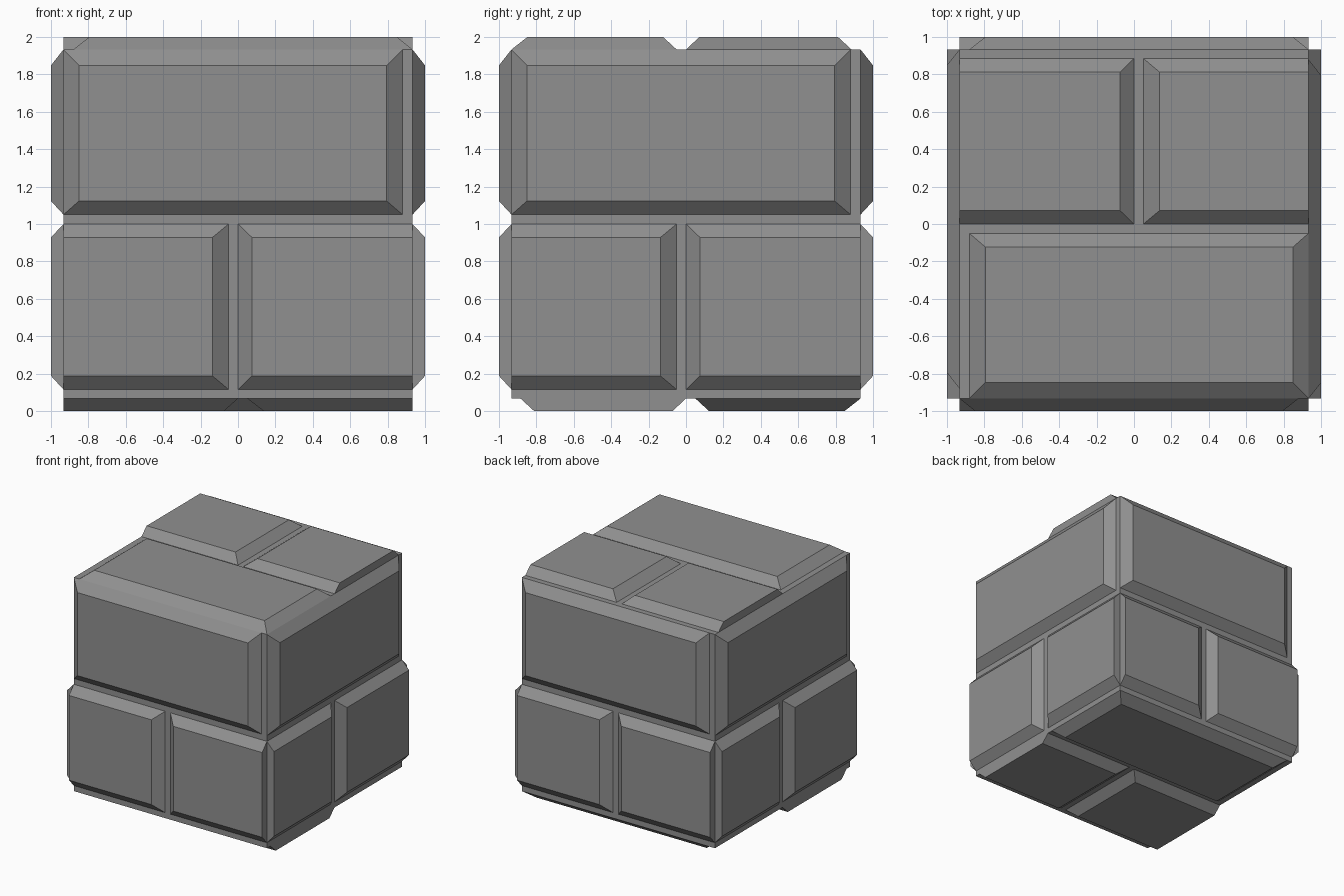
import bpy, bmesh
from mathutils import Vector, Matrix

if "Cube" in bpy.data.objects:
    bpy.data.objects.remove(bpy.data.objects["Cube"])

R = 0.933          # half size of the recessed mortar core
CENTRE = Vector((0, 0, 1))

# Dark grey stone
STONE = bpy.data.materials.new("dark_stone")
STONE.diffuse_color = (0.28, 0.28, 0.28, 1)
STONE.use_nodes = True
STONE.node_tree.nodes["Principled BSDF"].inputs["Base Color"].default_value = STONE.diffuse_color

# Bricks in face coordinates: (base u0, u1, v0, v1), (raised u0, u1, v0, v1)
BRICKS = {
    "long_brick": ((-R, 0.88, 0.05, R), (-0.85, 0.795, 0.123, 0.848)),
    "short_brick_a": ((-R, -0.05, -0.885, 0), (-R, -0.137, -0.812, -0.072)),
    "short_brick_b": ((0, R, -0.885, 0), (0.075, R, -0.812, -0.072)),
}

# Each face: u and v directions (normal is u x v)
FACES = {
    "front": ((1, 0, 0), (0, 0, 1)),
    "right": ((0, 1, 0), (0, 0, 1)),
    "back": ((-1, 0, 0), (0, 0, 1)),
    "left": ((0, -1, 0), (0, 0, 1)),
    "top": ((-1, 0, 0), (0, -1, 0)),
    "bottom": ((-1, 0, 0), (0, 1, 0)),
}


def add_object(name, bm):
    bmesh.ops.recalc_face_normals(bm, faces=bm.faces)
    mesh = bpy.data.meshes.new(name)
    bm.to_mesh(mesh)
    bm.free()
    mesh.materials.append(STONE)
    obj = bpy.data.objects.new(name, mesh)
    bpy.context.collection.objects.link(obj)


def rect(r):
    u0, u1, v0, v1 = r
    return [(u0, v0), (u1, v0), (u1, v1), (u0, v1)]


def brick(name, base, raised, u, v):
    """Tapered block standing on one face of the core."""
    u, v = Vector(u), Vector(v)
    n = u.cross(v)
    bm = bmesh.new()
    lower, upper = [[bm.verts.new(CENTRE + u * a + v * b + n * h) for a, b in rect(r)]
                    for r, h in ((base, R), (raised, 1.0))]
    bm.faces.new(lower[::-1])
    bm.faces.new(upper)
    for i in range(4):
        j = (i + 1) % 4
        bm.faces.new((lower[i], lower[j], upper[j], upper[i]))
    add_object(name, bm)


# Mortar core
core = bmesh.new()
bmesh.ops.create_cube(core, size=2 * R, matrix=Matrix.Translation(CENTRE))
add_object("mortar_core", core)

# One long and two short bricks on every face
for side, (u, v) in FACES.items():
    for part, (base, raised) in BRICKS.items():
        brick(f"{side}_{part}", base, raised, u, v)
